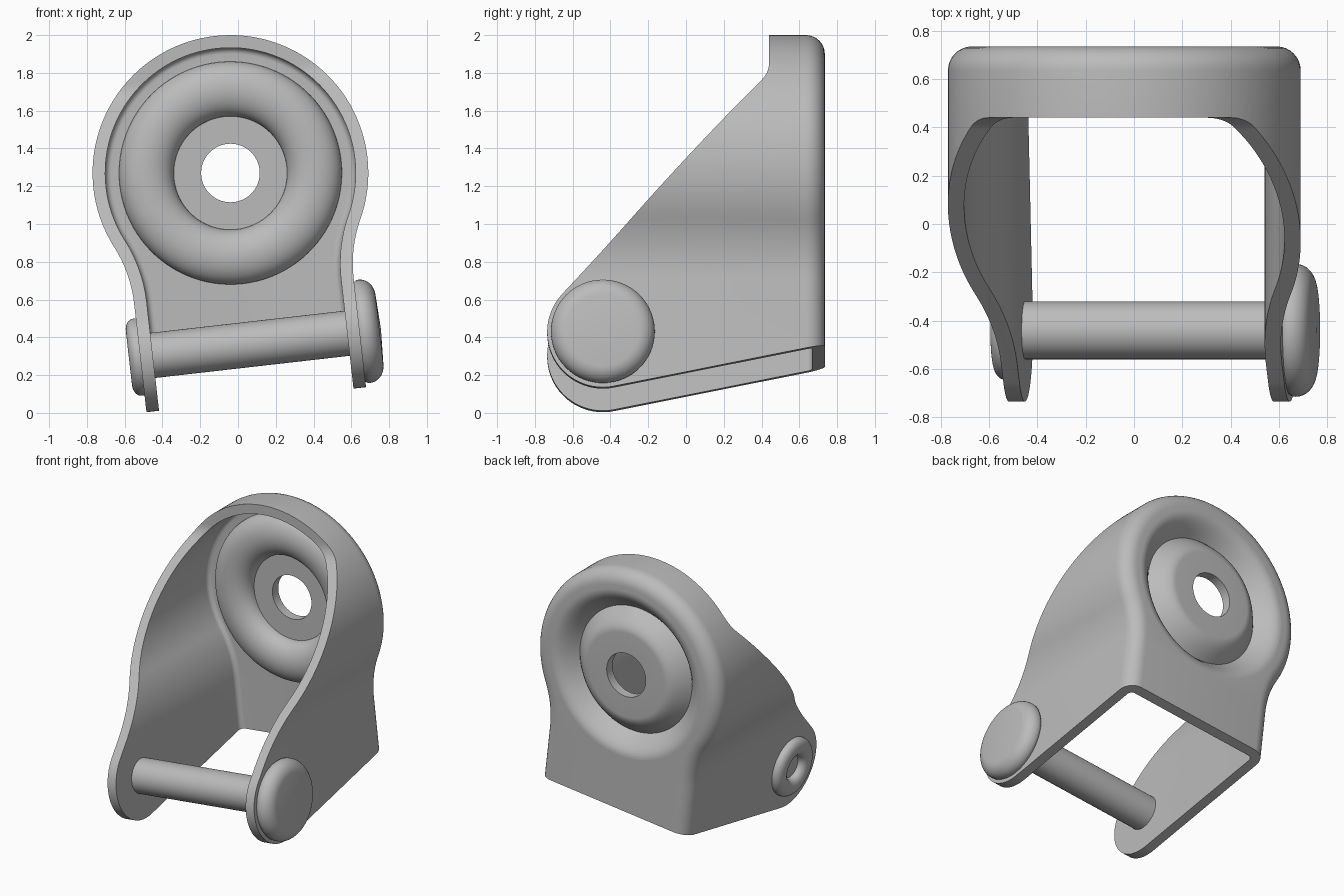
import bpy, bmesh
from math import sin, cos, pi, radians, acos, sqrt
from mathutils import Matrix

cube = bpy.data.objects.get("Cube")
if cube:
    bpy.data.objects.remove(cube)

# The bracket leans sideways around the middle of its round head
LEAN = Matrix.Translation((-0.04, 0, 1.27)) @ Matrix.Rotation(radians(-6.5), 4, 'Y')
AXLE_Y, AXLE_Z = -0.44, -0.913
HEAD_R, HALF_W, NECK_R = 0.73, 0.585, 0.70
SHEET = 0.067

steel = bpy.data.materials.new("grey_steel")
steel.use_nodes = True
GREY = (0.5, 0.5, 0.5, 1)
steel.diffuse_color = GREY
steel.node_tree.nodes["Principled BSDF"].inputs["Base Color"].default_value = GREY


def arc(cx, cy, rx, ry, a0, a1, n):
    """Points on an elliptical arc, angles in degrees."""
    angles = [radians(a0 + (a1 - a0) * i / n) for i in range(n + 1)]
    return [(cx + rx * cos(a), cy + ry * sin(a)) for a in angles]


def make(name, bm):
    bmesh.ops.recalc_face_normals(bm, faces=bm.faces)
    mesh = bpy.data.meshes.new(name)
    bm.to_mesh(mesh)
    bm.free()
    mesh.materials.append(steel)
    obj = bpy.data.objects.new(name, mesh)
    bpy.context.collection.objects.link(obj)
    obj.matrix_world = LEAN
    return obj


def loft(name, rings):
    """Solid skin through matching closed rings, capped at both ends."""
    bm = bmesh.new()
    loops = [[bm.verts.new(p) for p in ring] for ring in rings]
    n = len(loops[0])
    for a, b in zip(loops, loops[1:]):
        for i in range(n):
            j = (i + 1) % n
            bm.faces.new((a[i], a[j], b[j], b[i]))
    bm.faces.new(loops[0])
    bm.faces.new(loops[-1])
    return make(name, bm)


def lathe(name, profile, axis, centre, closed=False, steps=96):
    """Turn (radius, along) points around the X or Y axis."""
    bm = bmesh.new()
    cx, cy, cz = centre
    if axis == 'Y':
        pts = [(cx + r, cy + t, cz) for r, t in profile]
        direction = (0, 1, 0)
    else:
        pts = [(cx + t, cy, cz + r) for r, t in profile]
        direction = (1, 0, 0)
    verts = [bm.verts.new(p) for p in pts]
    pairs = list(zip(verts, verts[1:]))
    if closed:
        pairs.append((verts[-1], verts[0]))
    edges = [bm.edges.new(p) for p in pairs]
    bmesh.ops.spin(bm, geom=verts + edges, cent=centre, axis=direction,
                   angle=2 * pi, steps=steps, use_merge=True)
    bmesh.ops.remove_doubles(bm, verts=bm.verts, dist=0.0002)
    return make(name, bm)


def smooth(obj, angle=30):
    bpy.ops.object.select_all(action='DESELECT')
    obj.select_set(True)
    bpy.context.view_layer.objects.active = obj
    bpy.ops.object.shade_smooth_by_angle(angle=radians(angle))


def cut(obj, cutter, operation):
    bpy.ops.object.select_all(action='DESELECT')
    obj.select_set(True)
    bpy.context.view_layer.objects.active = obj
    mod = obj.modifiers.new("cut", 'BOOLEAN')
    mod.object, mod.operation, mod.solver = cutter, operation, 'EXACT'
    bpy.ops.object.modifier_apply(modifier=mod.name)
    bpy.data.objects.remove(cutter)


def keyhole(inset, y, bottom):
    """Round head blending through hollow necks into straight legs."""
    a = acos((HALF_W + NECK_R) / (HEAD_R + NECK_R))
    deg = a * 180 / pi
    nx = HALF_W + NECK_R
    nz = -sqrt((HEAD_R + NECK_R) ** 2 - nx ** 2)
    r = HEAD_R - inset
    head = arc(0, 0, r, r, -deg, 180 + deg, 80)
    neck = arc(nx, nz, NECK_R + inset, NECK_R + inset, 180, 180 - deg, 14)[:-1]
    right = [(HALF_W - inset, bottom)] + neck
    left = [(-x, z) for x, z in reversed(right)]
    return [(x, y, z) for x, z in right + head + left]


def shell(name, inset, front, round_y, radius, bottom):
    rings = [keyhole(inset, front, bottom)]
    for t, y in arc(0, round_y, radius, radius, 0, 90, 8):
        rings.append(keyhole(inset + radius - t, y, bottom))
    return loft(name, rings)


# Bent sheet fork: outer skin minus inner pocket
fork = shell("fork_bracket", 0, -0.8, 0.635, 0.1, -1.3)
cut(fork, shell("pocket", SHEET, -0.9, 0.635, 0.033, -1.4), 'DIFFERENCE')

# Side outline: rounded feet, sloping front edge, sloping underside
side = arc(AXLE_Y, AXLE_Z, 0.295, 0.295, 137.7, 281.3, 32)
side += [(0.9, -0.945), (0.9, 0.9), (0.44, 0.9)]
side += arc(0.29, 0.53, 0.15, 0.15, 0, -42.3, 8)
cut(fork, loft("side_outline", [[(x, y, z) for y, z in side] for x in (-1, 1)]), 'INTERSECT')

# Opening that takes the pressed dish
DISH_R = 0.59
opening = [(0, 0.5), (DISH_R, 0.5), (DISH_R, 0.9), (0, 0.9)]
cut(fork, lathe("opening", opening, 'Y', (0, 0, 0)), 'DIFFERENCE')
smooth(fork)

# Pressed dish: raised ring inside, matching groove behind, centre hole
MID, HALF, DEPTH = 0.445, 0.145, 0.11
dish = [(0.155, 0.735)]
groove = []
for i in range(13):
    t = i / 12
    groove.append((MID - HALF * (1 - t), 0.735 - DEPTH * (1 - cos(pi / 2 * t))))
dish += groove
dish += [(2 * MID - r, y) for r, y in reversed(groove[:-1])]
dish += arc(MID, 0.668, HALF, -DEPTH, 0, 180, 24)
dish.append((0.155, 0.668))
smooth(lathe("pressed_dish", dish, 'Y', (0, 0, 0), closed=True))

# Axle pin with a broad rounded head and a hollow riveted end
axle = (0, AXLE_Y, AXLE_Z)
shank = [(0, -0.58), (0.12, -0.58), (0.12, 0.58), (0, 0.58)]
smooth(lathe("axle_shank", shank, 'X', axle, steps=64))

head = [(0, 0.58), (0.262, 0.58)]
head += arc(0.185, 0.61, 0.09, 0.08, -10, 85, 12) + [(0, 0.698)]
smooth(lathe("axle_head", head, 'X', axle, steps=64), 40)

rivet = [(0, -0.58), (0.205, -0.58)]
rivet += arc(0.145, -0.60, 0.06, -0.045, 0, 180, 16)
rivet += [(0.08, -0.59), (0, -0.588)]
smooth(lathe("riveted_end", rivet, 'X', axle, steps=64), 40)
